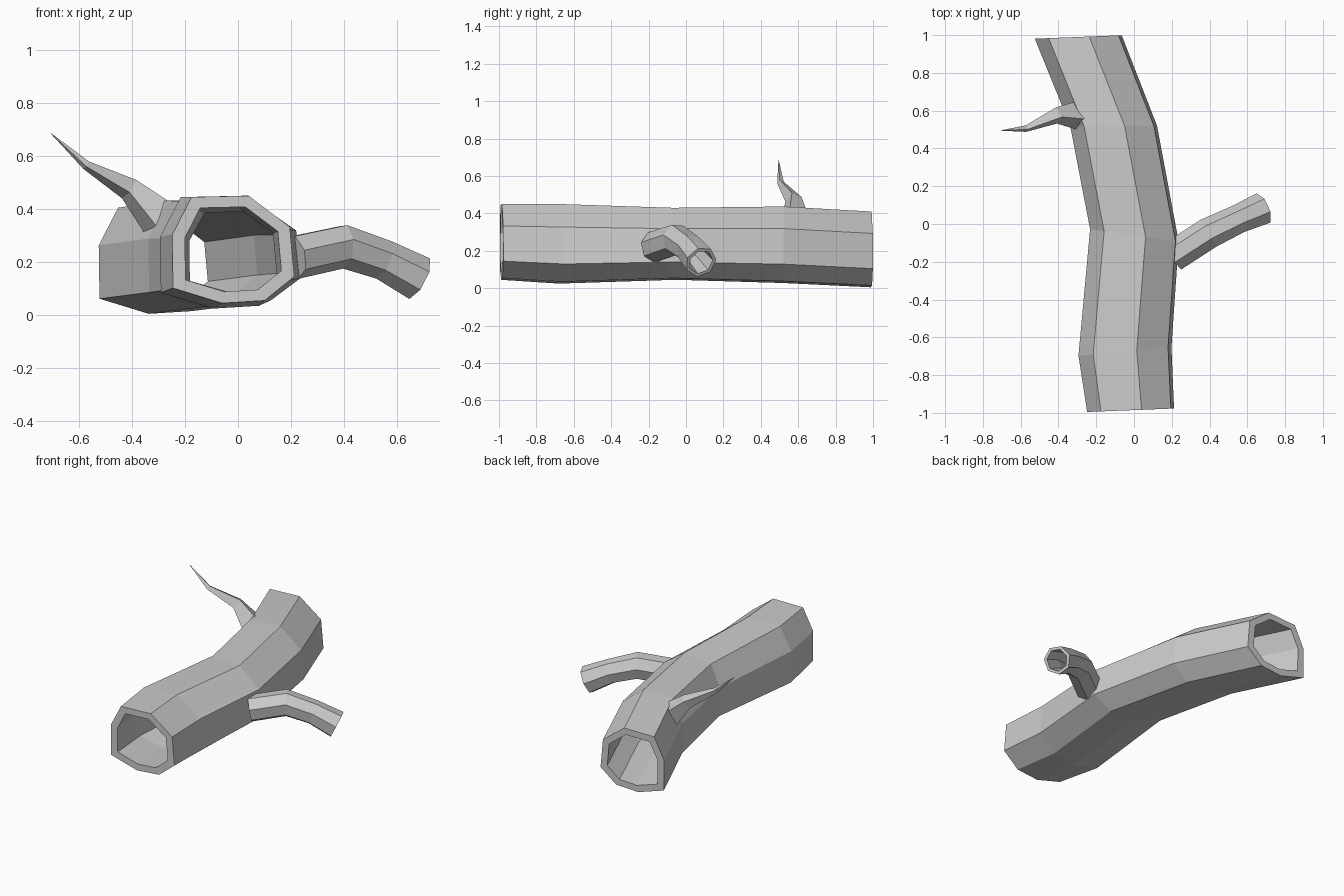
import bpy, bmesh, math
from mathutils import Vector

if "Cube" in bpy.data.objects:
    bpy.data.objects.remove(bpy.data.objects["Cube"])


def loft(name, rings, loop=False):
    """Skin a list of equal-length rings; loop joins last to first, else cap both ends."""
    bm = bmesh.new()
    vs = [[bm.verts.new(p) for p in r] for r in rings]
    n = len(vs[0])
    pairs = list(zip(vs, vs[1:])) + ([(vs[-1], vs[0])] if loop else [])
    for a, b in pairs:
        for i in range(n):
            j = (i + 1) % n
            bm.faces.new((a[i], a[j], b[j], b[i]))
    if not loop:
        bm.faces.new(vs[0])
        bm.faces.new(vs[-1])
    bmesh.ops.recalc_face_normals(bm, faces=bm.faces)
    me = bpy.data.meshes.new(name)
    bm.to_mesh(me)
    bm.free()
    ob = bpy.data.objects.new(name, me)
    bpy.context.collection.objects.link(ob)
    return ob


def tube_rings(path, sides, phase=0.0):
    """Polygon rings perpendicular to a path of (x, y, z, radius)."""
    pts = [Vector(p[:3]) for p in path]
    rings = []
    for k, p in enumerate(pts):
        t = (pts[min(k + 1, len(pts) - 1)] - pts[max(k - 1, 0)]).normalized()
        u = t.cross(Vector((0, 0, 1))).normalized()
        v = u.cross(t)
        r = path[k][3]
        angles = [phase + math.tau * i / sides for i in range(sides)]
        rings.append([p + r * (math.cos(a) * u + math.sin(a) * v) for a in angles])
    return rings


# Hollow trunk: uneven octagon swept along a bent line
section = [(-.155, .195), (.06, .2), (.215, .083), (.232, -.105),
           (.12, -.195), (-.04, -.205), (-.225, -.148), (-.228, .053)]
# centre x, y, z, width scale, height scale, yaw slope
stations = [(-.02, -.986, .25, 1, 1, .04),
            (-.05, -.675, .24, 1.07, 1.05, .09),
            (0, -.06, .24, 1.02, .95, -.14),
            (-.11, .52, .235, 1, 1.01, 0),
            (-.297, .99, .21, 1, 1, .04)]


def trunk_rings(s):
    return [[(cx + x * w * s, cy + x * w * s * yaw, cz + z * h * s) for x, z in section]
            for cx, cy, cz, w, h, yaw in stations]


loft("trunk", trunk_rings(1) + trunk_rings(.79)[::-1], loop=True)

# Broken side branch with a hollow end
path = [(.21, -.17, .22, .085), (.395, -.05, .26, .085),
        (.545, .022, .21, .078), (.678, .08, .14, .088)]
outer = tube_rings(path, 7, .3)
inner = tube_rings([(x, y, z, r * .78) for x, y, z, r in path], 7, .3)
loft("side_branch", outer + [inner[3], inner[2], inner[1]])

# Pointed twig
twig = [(-.285, .58, .35, .085), (-.41, .575, .475, .045),
        (-.572, .505, .565, .018), (-.705, .495, .685, .001)]
loft("twig", tube_rings(twig, 4, .35))
